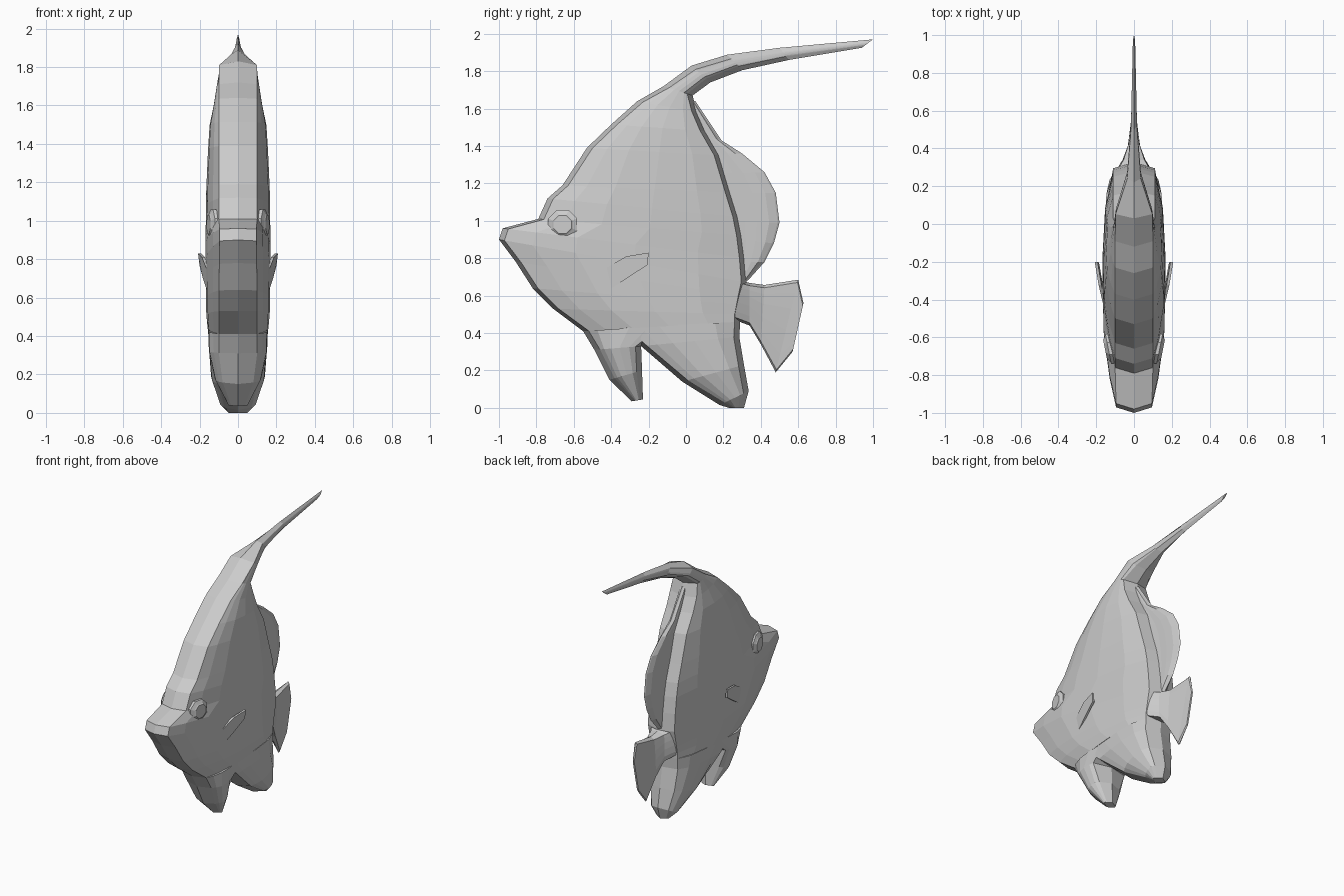
import bpy, bmesh, math
from mathutils import Vector

# position and fullness of the columns across each station
COLS = [(0, 0), (.12, .45), (.3, .88), (.55, 1), (.82, .75), (1, 0)]


def finish(name, bm):
    bmesh.ops.remove_doubles(bm, verts=bm.verts, dist=0.0005)
    bmesh.ops.recalc_face_normals(bm, faces=bm.faces)
    me = bpy.data.meshes.new(name)
    bm.to_mesh(me)
    bm.free()
    ob = bpy.data.objects.new(name, me)
    bpy.context.collection.objects.link(ob)
    return ob


def loft(name, stations, inset=.03):
    """Station: front (y, z), rear (y, z), front rim, rear rim, middle half-width."""
    bm = bmesh.new()
    rings = []
    for fy, fz, ry, rz, ef, er, mid in stations:
        f, r = Vector((0, fy, fz)), Vector((0, ry, rz))
        d = r - f
        k = min(inset, d.length * .3)
        a, b = f + d.normalized() * k, r - d.normalized() * k
        side = []
        for s, w in COLS:
            edge = ef + (er - ef) * s
            side.append(a.lerp(b, s) + Vector((edge + (mid - edge) * w, 0, 0)))
        other = [Vector((-p.x, p.y, p.z)) for p in reversed(side)]
        rings.append([bm.verts.new(p) for p in [f] + side + [r] + other])
    n = len(rings[0])
    for p, q in zip(rings, rings[1:]):
        for i in range(n):
            j = (i + 1) % n
            bm.faces.new((p[i], p[j], q[j], q[i]))
    bm.faces.new(rings[0])
    bm.faces.new(rings[-1])
    return finish(name, bm)


# body with trailing streamer, from streamer tip down to the belly
loft("body", [
    (1.0, 1.97, .94, 1.925, .004, .004, .006),
    (.5, 1.925, .55, 1.86, .014, .014, .016),
    (.22, 1.888, .3, 1.805, .035, .035, .037),
    (.03, 1.83, .13, 1.74, .098, .07, .095),
    (-.12, 1.72, .035, 1.67, .1, .1, .112),
    (-.26, 1.64, .06, 1.58, .1, .11, .125),
    (-.4, 1.515, .105, 1.48, .1, .11, .148),
    (-.53, 1.39, .18, 1.35, .1, .11, .156),
    (-.66, 1.19, .24, 1.15, .1, .11, .165),
    (-.74, 1.12, .28, 1.02, .1, .11, .167),
    (-.79, 1.01, .30, .92, .1, .11, .168),
    (-.98, .96, .315, .8, .095, .11, .168),
    (-1.0, .9, .325, .67, .095, .11, .168),
    (-.91, .78, .31, .6, .097, .11, .168),
    (-.82, .64, .30, .55, .1, .11, .167),
    (-.71, .53, .29, .5, .1, .11, .165),
    (-.55, .41, .29, .46, .1, .11, .158)])

# two pointed lobes under the belly
loft("front_belly_fin", [
    (-.55, .41, -.1, .44, .1, .15, .153),
    (-.49, .31, -.24, .33, .1, .14, .152),
    (-.41, .15, -.235, .2, .08, .09, .12),
    (-.29, .035, -.23, .045, .035, .035, .05)])
loft("rear_belly_fin", [
    (-.35, .43, .29, .46, .15, .11, .156),
    (-.24, .33, .285, .38, .14, .11, .153),
    (-.02, .14, .31, .23, .1, .1, .14),
    (.18, .015, .335, .09, .07, .07, .095),
    (.23, 0, .31, 0, .035, .035, .05)])

# thin rounded fin along the back
loft("back_fin", [(fy, fz, ry, rz, .03, .006, .022) for fy, fz, ry, rz in [
    (.0, 1.65, .05, 1.64), (.08, 1.46, .19, 1.43), (.13, 1.36, .3, 1.36),
    (.17, 1.25, .42, 1.26), (.2, 1.15, .48, 1.15), (.23, 1.0, .5, .99),
    (.25, .9, .47, .88), (.26, .78, .42, .78), (.27, .68, .33, .68)]], .01)

# tail stalk widening into the tail fan
loft("tail", [(ty, tz, by, bz, w, w, w * 1.1) for ty, tz, by, bz, w in [
    (.26, .69, .26, .47, .1), (.34, .668, .34, .44, .055),
    (.42, .657, .4, .34, .03), (.6, .685, .48, .19, .01),
    (.628, .56, .57, .30, .006)]], .015)

for side, tag in ((1, "right"), (-1, "left")):
    # eight-sided raised eye, turned slightly forward
    bm = bmesh.new()
    rings = []
    for h, r in ((-.03, .084), (.008, .084), (.02, .06), (.026, .052)):
        ring = []
        for i in range(8):
            t = math.tau * (i + .5) / 8
            y, z = r * math.cos(t), r * math.sin(t)
            ring.append(bm.verts.new((side * (.128 + h + .2 * y), -.66 + y, .98 + z)))
        rings.append(ring)
    for p, q in zip(rings, rings[1:]):
        for i in range(8):
            j = (i + 1) % 8
            bm.faces.new((p[i], p[j], q[j], q[i]))
    bm.faces.new(rings[0])
    bm.faces.new(rings[-1])
    finish(tag + "_eye", bm)

    # side fin: thin plate flaring away from the body
    outline = [(-.43, .62, .155), (-.44, .74, .16), (-.32, .81, .188),
               (-.2, .83, .208), (-.205, .765, .2), (-.32, .69, .18)]
    bm = bmesh.new()
    outer = [bm.verts.new((side * x, y, z)) for y, z, x in outline]
    inner = [bm.verts.new((side * (x - .015), y, z)) for y, z, x in outline]
    bm.faces.new(outer)
    bm.faces.new(inner)
    for i in range(len(outline)):
        j = (i + 1) % len(outline)
        bm.faces.new((outer[i], outer[j], inner[j], inner[i]))
    finish(tag + "_side_fin", bm)
